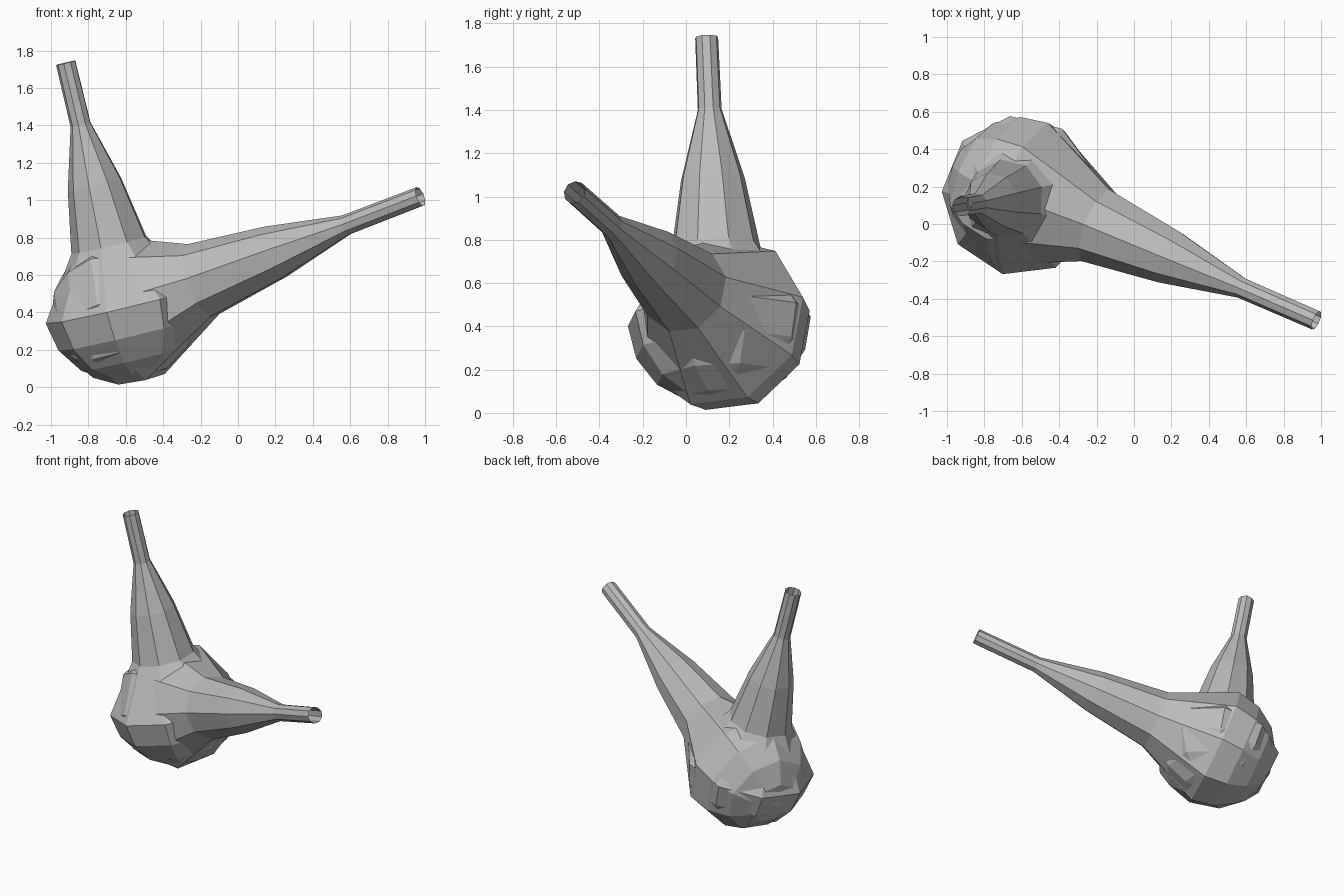
import bpy, bmesh, math
from mathutils import Vector

if "Cube" in bpy.data.objects:
    bpy.data.objects.remove(bpy.data.objects["Cube"], do_unlink=True)

grey = bpy.data.materials.new("plain grey")
grey.use_nodes = True
colour = (0.5, 0.5, 0.5, 1)
grey.diffuse_color = colour
grey.node_tree.nodes["Principled BSDF"].inputs["Base Color"].default_value = colour

SIDES = 9
PHASE = math.radians(17)
# Neck rings: fraction of the neck length, radius
NECK = [(0.248, 0.21), (0.498, 0.15), (0.744, 0.056), (1.0, 0.054)]
BELLY_STEPS = 4


def flask(name, centre, tip, radius, depth):
    """Nine-sided flask: rounded belly behind the centre, open neck to the tip."""
    centre, tip = Vector(centre), Vector(tip)
    axis = (tip - centre).normalized()
    length = (tip - centre).length
    side = Vector((0, 0, 1)).cross(axis).normalized()
    up = axis.cross(side)

    # Belly rings from near the pole to the widest ring, then the neck
    profile = []
    for i in range(1, BELLY_STEPS + 1):
        a = math.pi / 2 * i / BELLY_STEPS
        profile.append((-depth * math.cos(a), radius * math.sin(a)))
    profile += [(f * length, r) for f, r in NECK]

    bm = bmesh.new()
    pole = bm.verts.new(centre - axis * depth)
    rings = []
    for t, r in profile:
        ring = []
        for k in range(SIDES):
            a = PHASE + math.tau * k / SIDES
            ring.append(bm.verts.new(
                centre + axis * t + (side * math.cos(a) + up * math.sin(a)) * r))
        rings.append(ring)
    for k in range(SIDES):
        n = (k + 1) % SIDES
        bm.faces.new((pole, rings[0][n], rings[0][k]))
        for low, high in zip(rings, rings[1:]):
            bm.faces.new((low[k], low[n], high[n], high[k]))
    bm.normal_update()
    mesh = bpy.data.meshes.new(name)
    bm.to_mesh(mesh)
    bm.free()
    mesh.materials.append(grey)
    obj = bpy.data.objects.new(name, mesh)
    bpy.context.collection.objects.link(obj)
    return obj


# Long flask leaning to the side, short flask standing up through it
flask("long_flask", (-0.58, 0.16, 0.42), (0.975, -0.515, 1.02), 0.415, 0.42)
flask("upright_flask", (-0.61, 0.15, 0.44), (-0.92, 0.095, 1.735), 0.43, 0.41)
